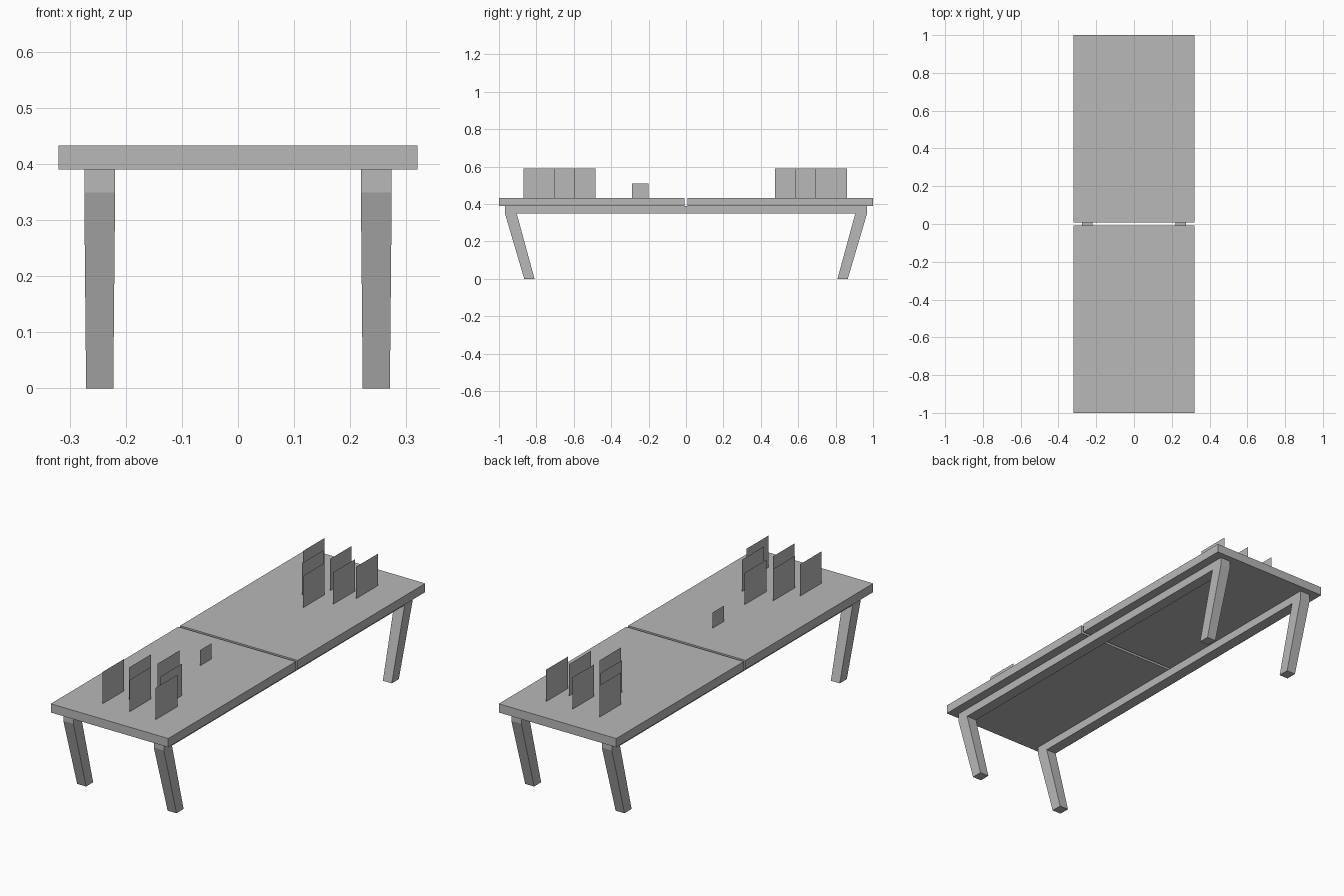
import bpy
import bmesh

cube = bpy.data.objects.get("Cube")
if cube:
    bpy.data.objects.remove(cube, do_unlink=True)

grey = bpy.data.materials.new("plain_grey")
grey.use_nodes = True
colour = (0.48, 0.48, 0.48, 1)
grey.diffuse_color = colour
grey.node_tree.nodes["Principled BSDF"].inputs["Base Color"].default_value = colour

TOP = 0.433      # table surface height
UNDER = 0.39     # underside of the boards
RAIL = 0.349     # underside of the rails


def add_object(name, bm):
    mesh = bpy.data.meshes.new(name)
    bm.to_mesh(mesh)
    bm.free()
    mesh.materials.append(grey)
    obj = bpy.data.objects.new(name, mesh)
    bpy.context.collection.objects.link(obj)
    return obj


def box(name, low, high):
    bm = bmesh.new()
    bmesh.ops.create_cube(bm, size=1)
    for v in bm.verts:
        for i in range(3):
            v.co[i] = low[i] if v.co[i] < 0 else high[i]
    return add_object(name, bm)


def card(name, x, y, width, height):
    """Thin upright sheet standing on the table, facing sideways."""
    bm = bmesh.new()
    corners = [(y, TOP), (y + width, TOP), (y + width, TOP + height), (y, TOP + height)]
    bm.faces.new([bm.verts.new((x, a, b)) for a, b in corners])
    return add_object(name, bm)


def leg_frame(name, side):
    """Long rail with a splayed, slightly tapered leg at each end."""
    half = [(-0.905, RAIL), (-0.81, 0), (-0.865, 0), (-0.968, RAIL), (-0.968, UNDER)]
    profile = half + [(-y, z) for y, z in reversed(half)]
    bm = bmesh.new()
    face = bm.faces.new([bm.verts.new((-0.0275, y, z)) for y, z in profile])
    ext = bmesh.ops.extrude_face_region(bm, geom=[face])
    moved = [g for g in ext["geom"] if isinstance(g, bmesh.types.BMVert)]
    bmesh.ops.translate(bm, verts=moved, vec=(0.055, 0, 0))
    for v in bm.verts:
        if v.co.z < 0.01:
            v.co.x *= 0.88
        v.co.x += side * 0.2465
    bmesh.ops.recalc_face_normals(bm, faces=bm.faces)
    return add_object(name, bm)


# Two table boards with a narrow gap between them
box("front_board", (-0.32, -1, UNDER), (0.32, -0.007, TOP))
box("back_board", (-0.32, 0.007, UNDER), (0.32, 1, TOP))

# Rails and legs
leg_frame("left_leg_frame", 1)
leg_frame("right_leg_frame", -1)

# Triangles of cards, three then two then one toward the middle
rows = [(0.69, (-0.13, 0.017, 0.16)), (0.583, (-0.06, 0.11)), (0.475, (0.021,))]
for end, label in ((-1, "front"), (1, "back")):
    for r, (y, xs) in enumerate(rows):
        start = y if end > 0 else -y - 0.185
        for c, x in enumerate(xs):
            card(f"{label}_card_{r + 1}_{c + 1}", x, start + (0 if end > 0 else 0.005), 0.17, 0.157)

# Small card near the middle
card("small_card", -0.004, -0.29, 0.09, 0.077)
